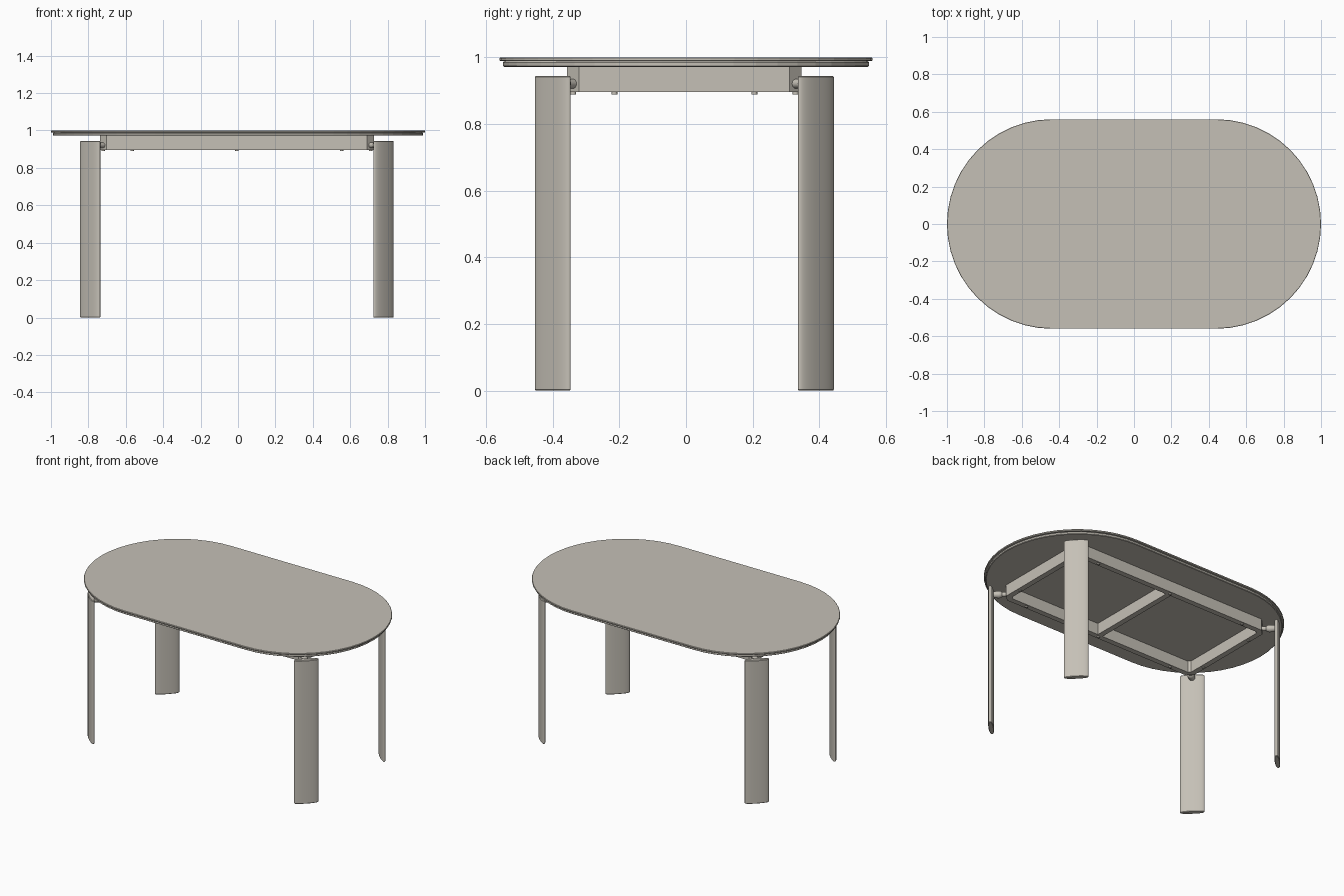
import bpy, bmesh, math
from mathutils import Vector, Matrix

cube = bpy.data.objects.get("Cube")
if cube:
    bpy.data.objects.remove(cube, do_unlink=True)

paint = bpy.data.materials.new("warm_grey")
paint.use_nodes = True
COLOUR = (0.56, 0.53, 0.47, 1)
paint.diffuse_color = COLOUR
paint.node_tree.nodes["Principled BSDF"].inputs["Base Color"].default_value = COLOUR

CX, CY = -0.006, -0.005          # centre of the underframe and legs


def finish(name, bm, smooth=False):
    bmesh.ops.recalc_face_normals(bm, faces=bm.faces)
    mesh = bpy.data.meshes.new(name)
    bm.to_mesh(mesh)
    bm.free()
    mesh.materials.append(paint)
    ob = bpy.data.objects.new(name, mesh)
    bpy.context.collection.objects.link(ob)
    if smooth:
        bpy.ops.object.select_all(action="DESELECT")
        ob.select_set(True)
        bpy.context.view_layer.objects.active = ob
        bpy.ops.object.shade_smooth_by_angle(angle=math.radians(35))
    return ob


def loft(name, rings, smooth=False):
    """Skin equal-length rings of points and cap both ends."""
    bm = bmesh.new()
    loops = [[bm.verts.new(p) for p in ring] for ring in rings]
    n = len(loops[0])
    for a, b in zip(loops, loops[1:]):
        for i in range(n):
            j = (i + 1) % n
            bm.faces.new((a[i], a[j], b[j], b[i]))
    bm.faces.new(loops[0])
    bm.faces.new(loops[-1])
    return finish(name, bm, smooth)


def box(name, x0, x1, y0, y1, z0, z1):
    corners = [(x0, y0), (x1, y0), (x1, y1), (x0, y1)]
    return loft(name, [[(x, y, z) for x, y in corners] for z in (z0, z1)])


# Stepped oval top
def oval(inset, z, steps=24):
    r = 0.56 - inset
    ring = []
    for side in (1, -1):
        for i in range(steps + 1):
            a = math.pi * (i / steps - 0.5)
            ring.append((side * (0.44 + r * math.cos(a)), side * r * math.sin(a), z))
    return ring


loft("table_top", [oval(0.002, 0.989), oval(0, 0.991), oval(0, 0.998), oval(0.002, 1.0)])
loft("top_backing", [oval(0.014, 0.972), oval(0.01, 0.975), oval(0.01, 0.985), oval(0.014, 0.989)])

# Underframe: one closed rail ring with cut corners
HX, HY, CUT, WALL = 0.733, 0.352, 0.036, 0.036
LOW, HIGH = 0.896, 0.973


def frame_ring(inset, z):
    x, y, c = HX - inset, HY - inset, CUT - inset * 0.6
    pts = [(x, -y + c), (x, y - c), (x - c, y), (c - x, y),
           (-x, y - c), (-x, c - y), (c - x, -y), (x - c, -y)]
    return [(px + CX, py + CY, z) for px, py in pts]


bm = bmesh.new()
section = [frame_ring(0, LOW), frame_ring(0, HIGH), frame_ring(WALL, HIGH), frame_ring(WALL, LOW)]
loops = [[bm.verts.new(p) for p in ring] for ring in section]
for k in range(4):
    a, b = loops[k], loops[(k + 1) % 4]
    for i in range(8):
        j = (i + 1) % 8
        bm.faces.new((a[i], a[j], b[j], b[i]))
finish("frame_rails", bm)
box("cross_rail", CX - 0.018, CX + 0.018, CY - HY + 0.02, CY + HY - 0.02, LOW, HIGH)


# Fixing screws under the rails
def stud(name, x, y):
    bm = bmesh.new()
    bmesh.ops.create_cone(bm, cap_ends=True, segments=12, radius1=0.009, radius2=0.009, depth=0.008,
                          matrix=Matrix.Translation((x + CX, y + CY, LOW - 0.003)))
    finish(name, bm, True)


for s in (-1, 1):
    for x in (-0.56, 0, 0.56):
        stud("rail_screw", x, s * (HY - 0.018))
    for y in (-0.21, 0.21):
        stud("end_rail_screw", s * (HX - 0.018), y)

# Legs: flattened oval planks standing across each corner diagonal
LEG_X, LEG_Y, LEG_TOP = 0.784, 0.395, 0.945


def leg_ring(centre, out, across, inset, z, steps=40):
    ring = []
    for i in range(steps):
        a = math.tau * i / steps
        c, s = math.cos(a), math.sin(a)
        w = (0.074 - inset) * math.copysign(abs(c) ** 0.9, c)
        t = (0.016 - inset) * math.copysign(abs(s) ** 0.9, s)
        ring.append(centre + across * w + out * t + Vector((0, 0, z)))
    return ring


# Turned joints between the frame corners and the legs
def joint(name, start, end, profile, steps=20):
    axis = end - start
    side = axis.cross(Vector((0, 0, 1))).normalized()
    up = side.cross(axis).normalized()
    rings = []
    for t, r in profile:
        rings.append([start + axis * t + side * r * math.cos(math.tau * i / steps)
                      + up * r * math.sin(math.tau * i / steps) for i in range(steps)])
    loft(name, rings, True)


for sx in (-1, 1):
    for sy in (-1, 1):
        label = ("front" if sy < 0 else "back") + "_" + ("left" if sx > 0 else "right")
        centre = Vector((CX + sx * LEG_X, CY + sy * LEG_Y, 0))
        out = Vector((sx, sy, 0)).normalized()
        across = Vector((-sy, sx, 0)).normalized()
        loft(label + "_leg", [leg_ring(centre, out, across, i, z) for i, z in
                              ((0.003, 0), (0, 0.003), (0, LEG_TOP - 0.004), (0.004, LEG_TOP))], True)
        corner = Vector((CX + sx * (HX - CUT / 2), CY + sy * (HY - CUT / 2), 0.921))
        target = centre + Vector((0, 0, 0.921))
        joint(label + "_joint", corner - out * 0.01, target,
              ((0, 0.014), (0.35, 0.014), (0.42, 0.02), (0.55, 0.023), (0.7, 0.021), (1, 0.018)))
